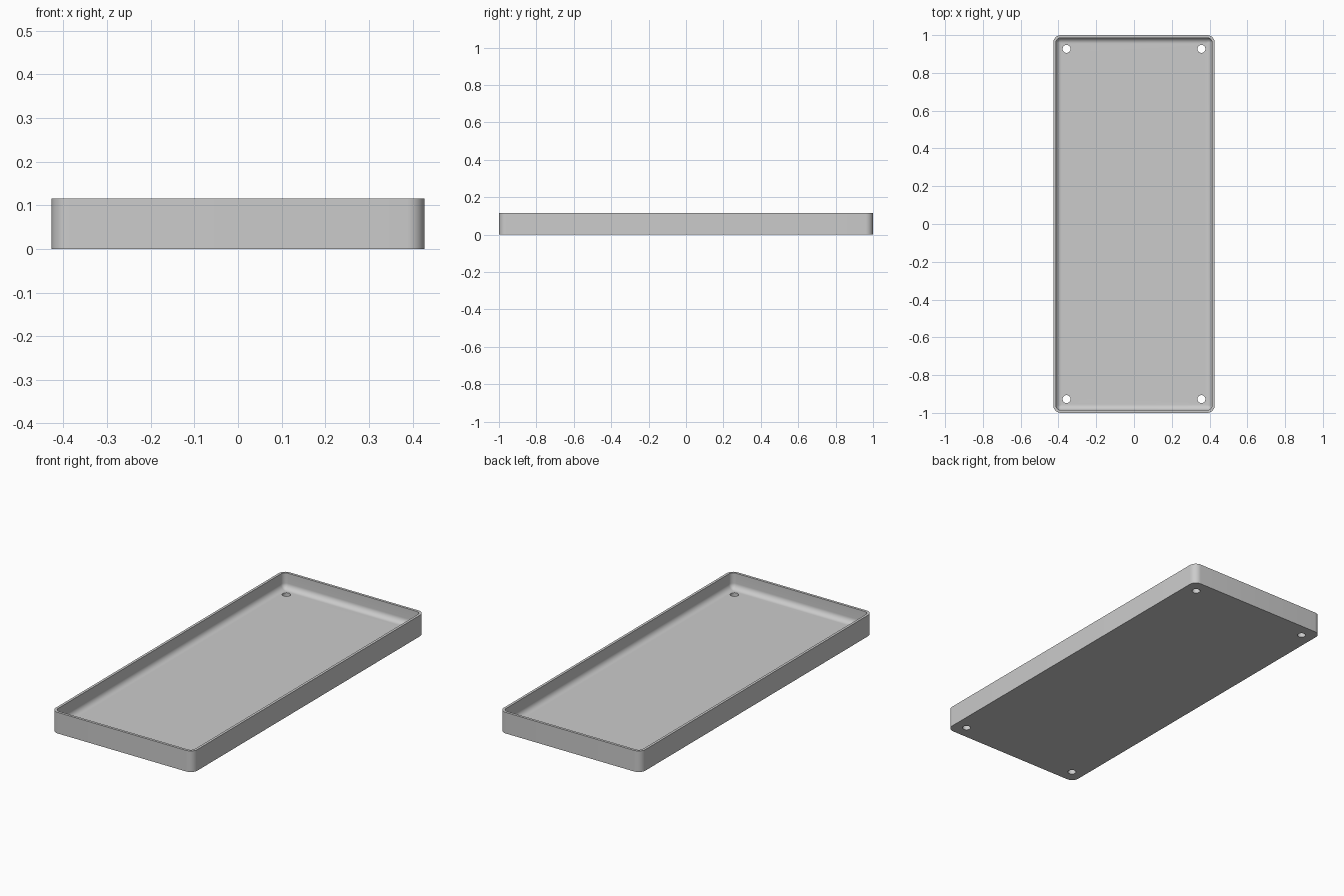
import bpy, bmesh, math

cube = bpy.data.objects.get("Cube")
if cube:
    bpy.data.objects.remove(cube, do_unlink=True)

HALF_X, HALF_Y, HEIGHT = 0.427, 1.0, 0.115
CORNER, WALL, FLOOR, FILLET = 0.04, 0.014, 0.03, 0.03
HOLE_X, HOLE_Y, HOLE_R = 0.357, 0.927, 0.021
STEPS = 10

grey = bpy.data.materials.new("light grey")
grey.use_nodes = True
grey.diffuse_color = (0.6, 0.6, 0.6, 1)
grey.node_tree.nodes["Principled BSDF"].inputs["Base Color"].default_value = grey.diffuse_color


def rounded_ring(bm, inset, z):
    """Rounded rectangle loop, shrunk by inset, at height z."""
    r = max(CORNER - inset, 0.004)
    cx, cy = HALF_X - inset - r, HALF_Y - inset - r
    ring = []
    for quarter, (sx, sy) in enumerate([(1, 1), (-1, 1), (-1, -1), (1, -1)]):
        for i in range(STEPS + 1):
            a = (quarter + i / STEPS) * math.pi / 2
            ring.append(bm.verts.new((sx * cx + r * math.cos(a), sy * cy + r * math.sin(a), z)))
    return ring


# Tray section: outer wall, rim, inner wall, then the fillet down to the floor
section = [(0, 0), (0, HEIGHT), (WALL, HEIGHT)]
for i in range(STEPS + 1):
    a = i / STEPS * math.pi / 2
    section.append((WALL + FILLET * (1 - math.cos(a)), FLOOR + FILLET * (1 - math.sin(a))))

bm = bmesh.new()
rings = [rounded_ring(bm, inset, z) for inset, z in section]
for low, high in zip(rings, rings[1:]):
    for i in range(len(low)):
        j = (i + 1) % len(low)
        bm.faces.new((low[i], low[j], high[j], high[i]))
bm.faces.new(list(reversed(rings[0])))
bm.faces.new(rings[-1])
bmesh.ops.recalc_face_normals(bm, faces=bm.faces)
mesh = bpy.data.meshes.new("tray")
bm.to_mesh(mesh)
bm.free()
mesh.materials.append(grey)
tray = bpy.data.objects.new("tray", mesh)
bpy.context.collection.objects.link(tray)

# Screw holes through the floor at the four corners
for sx in (-1, 1):
    for sy in (-1, 1):
        bpy.ops.mesh.primitive_cylinder_add(vertices=32, radius=HOLE_R, depth=0.2,
                                            location=(sx * HOLE_X, sy * HOLE_Y, 0))
        cutter = bpy.context.object
        cutter.name = "hole_cutter"
        cutter.hide_render = True
        cutter.data.materials.append(grey)
        bpy.ops.object.select_all(action="DESELECT")
        tray.select_set(True)
        bpy.context.view_layer.objects.active = tray
        cut = tray.modifiers.new("screw_hole", "BOOLEAN")
        cut.operation, cut.solver, cut.object = "DIFFERENCE", "EXACT", cutter
        bpy.ops.object.modifier_apply(modifier=cut.name)
        bpy.data.objects.remove(cutter, do_unlink=True)

bpy.ops.object.shade_smooth_by_angle(angle=math.radians(35))
